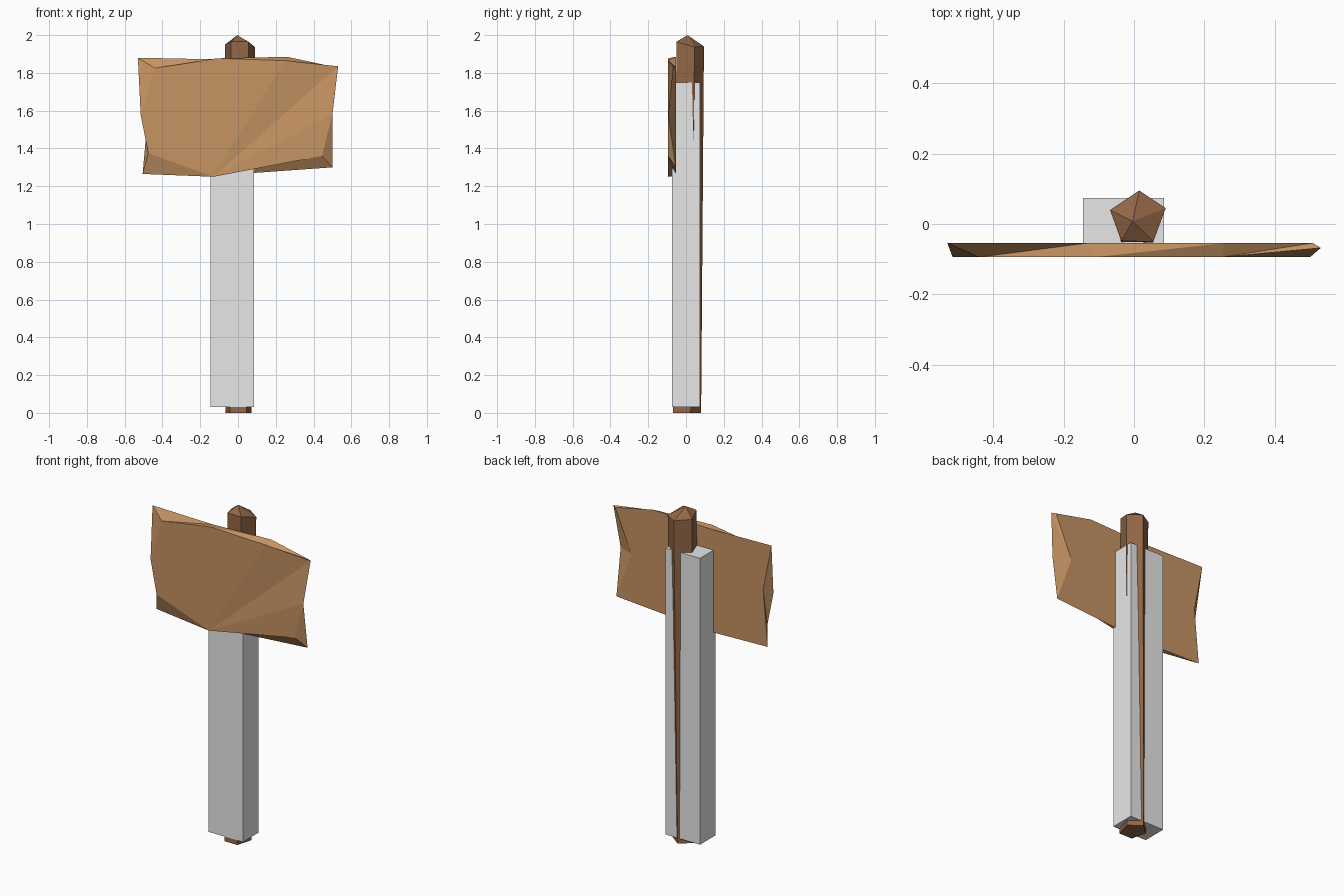
import bpy

if "Cube" in bpy.data.objects:
    bpy.data.objects.remove(bpy.data.objects["Cube"])


def material(name, colour):
    m = bpy.data.materials.new(name)
    m.diffuse_color = (*colour, 1)
    m.use_nodes = True
    m.node_tree.nodes["Principled BSDF"].inputs["Base Color"].default_value = m.diffuse_color
    return m


def make_object(name, verts, faces, mat):
    mesh = bpy.data.meshes.new(name)
    mesh.from_pydata(verts, [], faces)
    mesh.materials.append(mat)
    mesh.update()
    obj = bpy.data.objects.new(name, mesh)
    bpy.context.collection.objects.link(obj)
    return obj


board_wood = material("light wood", (0.565, 0.292, 0.124))
post_wood = material("dark wood", (0.29, 0.135, 0.062))
grey = material("light grey", (0.8, 0.8, 0.8))

# Post: five-sided, slightly leaning shaft with a pointed top
base = [(0.0, 0.08, 0), (-0.065, 0.025, 0), (-0.042, -0.07, 0),
        (0.045, -0.07, 0), (0.072, 0.025, 0)]
top = [(0.015, 0.095, 1.94), (-0.068, 0.04, 1.95), (-0.036, -0.048, 1.965),
       (0.055, -0.05, 1.965), (0.09, 0.045, 1.937)]
n = 5
faces = [(i, (i + 1) % n, n + (i + 1) % n, n + i) for i in range(n)]
faces += [(n + i, n + (i + 1) % n, 2 * n) for i in range(n)]
faces.append(tuple(reversed(range(n))))
make_object("post", base + top + [(-0.004, 0.008, 2.0)], faces, post_wood)

# Block: plain upright box around the post
bpy.ops.mesh.primitive_cube_add(size=1, location=(-0.03, 0, 0.89))
block = bpy.context.object
block.name = "block"
block.scale = (0.23, 0.148, 1.72)
block.data.materials.append(grey)

# Board: two irregular outlines (clockwise from the front), bottom middle first
front = [(-0.13, 1.25), (-0.475, 1.375), (-0.515, 1.575), (-0.44, 1.825),
         (-0.11, 1.877), (0.25, 1.865), (0.53, 1.835), (0.50, 1.58), (0.445, 1.36)]
back = [(-0.13, 1.255), (-0.505, 1.265), (-0.475, 1.60), (-0.53, 1.88),
        (-0.13, 1.872), (0.26, 1.885), (0.508, 1.832), (0.40, 1.58), (0.50, 1.30)]
n = len(front)
verts = [(x, -0.068 if x > 0.52 else -0.094, z) for x, z in front]
verts += [(x, -0.054, z) for x, z in back]
faces = []
for i in range(n):
    j = (i + 1) % n
    faces += [(i, j, n + j), (i, n + j, n + i)]
for i in range(1, n - 1):
    faces += [(0, i + 1, i), (n, n + i, n + i + 1)]
board = make_object("sign_board", verts, faces, board_wood)

# Consistent outward faces
for obj in bpy.data.objects:
    bpy.ops.object.select_all(action='DESELECT')
    obj.select_set(True)
    bpy.context.view_layer.objects.active = obj
    bpy.ops.object.mode_set(mode='EDIT')
    bpy.ops.mesh.select_all(action='SELECT')
    bpy.ops.mesh.normals_make_consistent(inside=False)
    bpy.ops.object.mode_set(mode='OBJECT')
